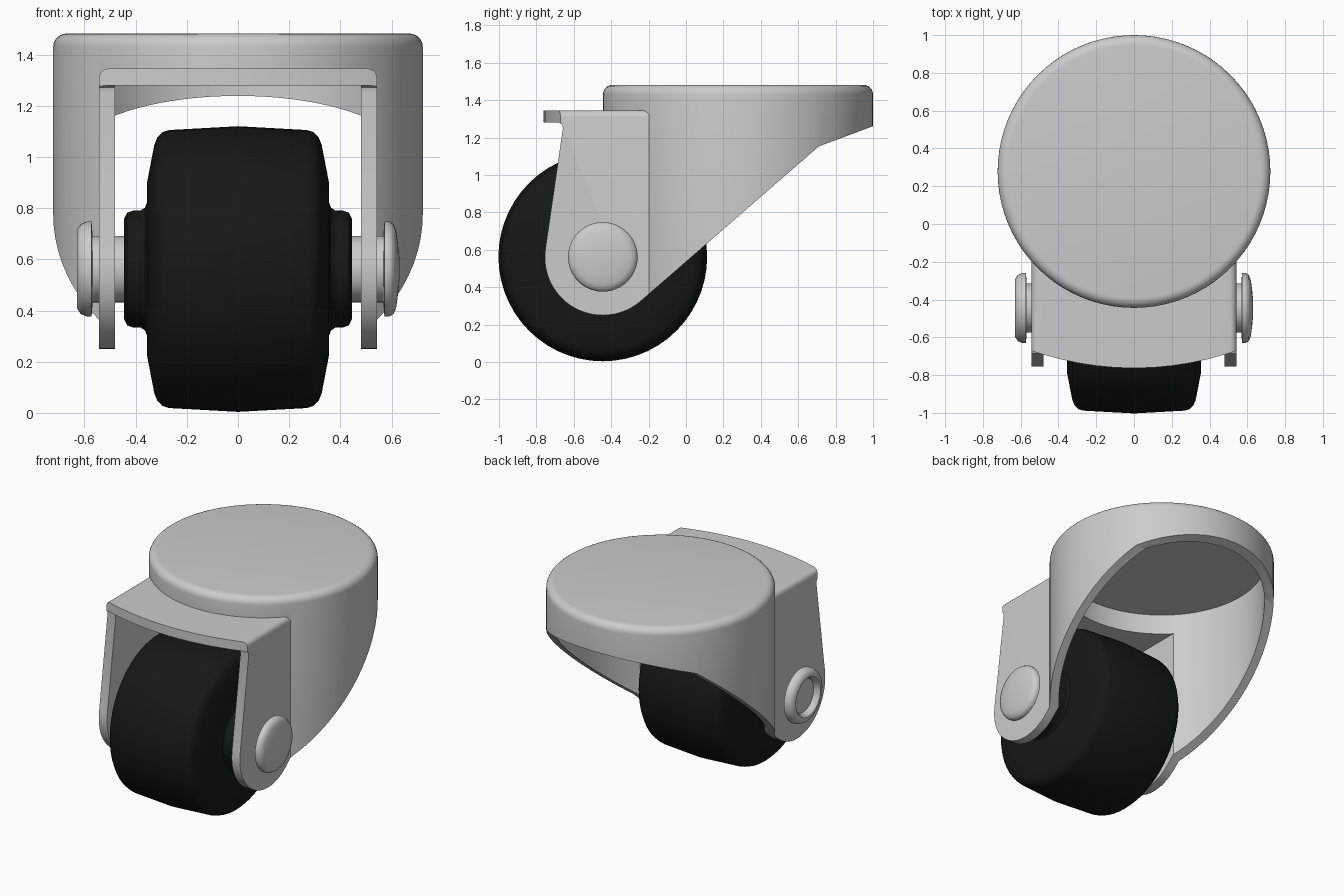
import bpy, bmesh
from math import sin, cos, radians, pi
from mathutils import Matrix, Vector

if "Cube" in bpy.data.objects:
    bpy.data.objects.remove(bpy.data.objects["Cube"])


def finish(bm, name):
    bmesh.ops.remove_doubles(bm, verts=bm.verts, dist=1e-5)
    bmesh.ops.recalc_face_normals(bm, faces=bm.faces)
    me = bpy.data.meshes.new(name)
    bm.to_mesh(me)
    bm.free()
    ob = bpy.data.objects.new(name, me)
    bpy.context.collection.objects.link(ob)
    return ob


def smooth(ob, angle=30):
    bpy.ops.object.select_all(action='DESELECT')
    bpy.context.view_layer.objects.active = ob
    ob.select_set(True)
    bpy.ops.object.shade_smooth_by_angle(angle=radians(angle))


def lathe(name, profile, loc, steps=64, along_x=False):
    """Spin (radius, height) points round z, or round x."""
    bm = bmesh.new()
    vs = [bm.verts.new((r, 0, h)) for r, h in profile]
    es = [bm.edges.new(p) for p in zip(vs, vs[1:])]
    bmesh.ops.spin(bm, geom=vs + es, cent=(0, 0, 0), axis=(0, 0, 1),
                   angle=2 * pi, steps=steps, use_duplicate=False)
    m = Matrix.Translation(loc)
    if along_x:
        m = m @ Matrix.Rotation(pi / 2, 4, 'Y')
    bm.transform(m)
    return finish(bm, name)


def prism(name, pts, place, lo, hi):
    """Extrude a 2D outline between two depths; place(u, v, d) gives xyz."""
    bm = bmesh.new()
    f = bm.faces.new([bm.verts.new(place(u, v, lo)) for u, v in pts])
    ext = bmesh.ops.extrude_face_region(bm, geom=[f])['geom']
    move = Vector(place(0, 0, hi)) - Vector(place(0, 0, lo))
    bmesh.ops.translate(bm, vec=move, verts=[v for v in ext if isinstance(v, bmesh.types.BMVert)])
    return finish(bm, name)


def boolean(ob, other, op):
    m = ob.modifiers.new(op, 'BOOLEAN')
    m.object, m.operation, m.solver = other, op, 'EXACT'
    bpy.context.view_layer.objects.active = ob
    bpy.ops.object.modifier_apply(modifier=m.name)
    bpy.data.objects.remove(other)


def arc(cx, cy, r, a0, a1, n):
    return [(cx + r * cos(radians(a0 + (a1 - a0) * i / n)),
             cy + r * sin(radians(a0 + (a1 - a0) * i / n))) for i in range(n + 1)]


XZ = lambda u, v, d: (u, d, v)
YZ = lambda u, v, d: (d, u, v)
XY = lambda u, v, d: (u, v, d)
CUP_Y, AX_Y, AX_Z = 0.278, -0.445, 0.562

# housing: round cup joined to a box-shaped fork
housing = lathe("housing", [(0, 1.48)] + arc(0.67, 1.43, 0.052, 90, 0, 6) + [(0.722, 0.2), (0, 0.2)],
                (0, CUP_Y, 0), 80)
fork = prism("fork", [(-0.543, 0.15), (0.543, 0.15)] + arc(0.508, 1.31, 0.035, 0, 90, 5)
             + arc(-0.508, 1.31, 0.035, 90, 180, 5), XZ, -0.85, 0.27)
boolean(housing, fork, 'UNION')

# hollow out the cup and the wheel channel
boolean(housing, lathe("cup_hollow", [(0, 1.42), (0.662, 1.42), (0.662, 0), (0, 0)], (0, CUP_Y, 0), 80),
        'DIFFERENCE')
boolean(housing, prism("channel", [(-0.48, 0.05), (0.48, 0.05), (0.48, 1.28), (-0.48, 1.28)], XZ, -1.1, 0.2),
        'DIFFERENCE')

# trim to the side outline: rounded leg ends and slanting rear edge
side = [(-0.9, 1.6), (-0.9, 1.28), (-0.68, 1.28), (-0.663, 1.272), (-0.658, 1.25)] \
    + arc(AX_Y, AX_Z - 0.002, 0.31, 172, 311, 24) + [(0.71, 1.153), (1.1, 1.298), (1.1, 1.6)]
boolean(housing, prism("side_outline", side, YZ, -0.9, 0.9), 'INTERSECT')

# bowed front edge of the fork's top plate
front = [(x / 10, -0.763 + 0.31 * (x / 10) ** 2) for x in range(-6, 7)]
boolean(housing, prism("front_trim", front + [(0.6, -1.1), (-0.6, -1.1)], XY, 1.272, 1.6), 'DIFFERENCE')
smooth(housing)

# wheel: crowned tyre with stepped hub, one half profile mirrored
half = [(0.558, 0.0), (0.543, 0.27)] + [(0.535, 0.295), (0.515, 0.315), (0.485, 0.327),
        (0.34, 0.355), (0.26, 0.356), (0.24, 0.363), (0.229, 0.38), (0.228, 0.41),
        (0.22, 0.433), (0.197, 0.445), (0.0, 0.445)]
wheel = lathe("wheel", [(r, -h) for r, h in reversed(half)] + half[1:], (0, AX_Y, AX_Z), 56, True)
smooth(wheel)
black = bpy.data.materials.new("black_rubber")
black.diffuse_color = (0.008, 0.009, 0.009, 1)
black.use_nodes = True
black.node_tree.nodes["Principled BSDF"].inputs["Base Color"].default_value = black.diffuse_color
wheel.data.materials.append(black)

# axle pin: domed head on the right, rolled hollow head on the left
hollow_head = [(0, -0.59), (0.115, -0.59), (0.12, -0.615), (0.135, -0.63), (0.152, -0.63),
               (0.175, -0.615), (0.186, -0.59), (0.186, -0.572), (0.13, -0.568)]
domed_head = [(0.13, 0.568), (0.186, 0.572), (0.186, 0.59), (0.175, 0.608), (0.15, 0.618),
              (0.1, 0.625), (0.05, 0.63), (0, 0.631)]
axle = lathe("axle_pin", hollow_head + domed_head, (0, AX_Y, AX_Z), 48, True)
smooth(axle, 40)
